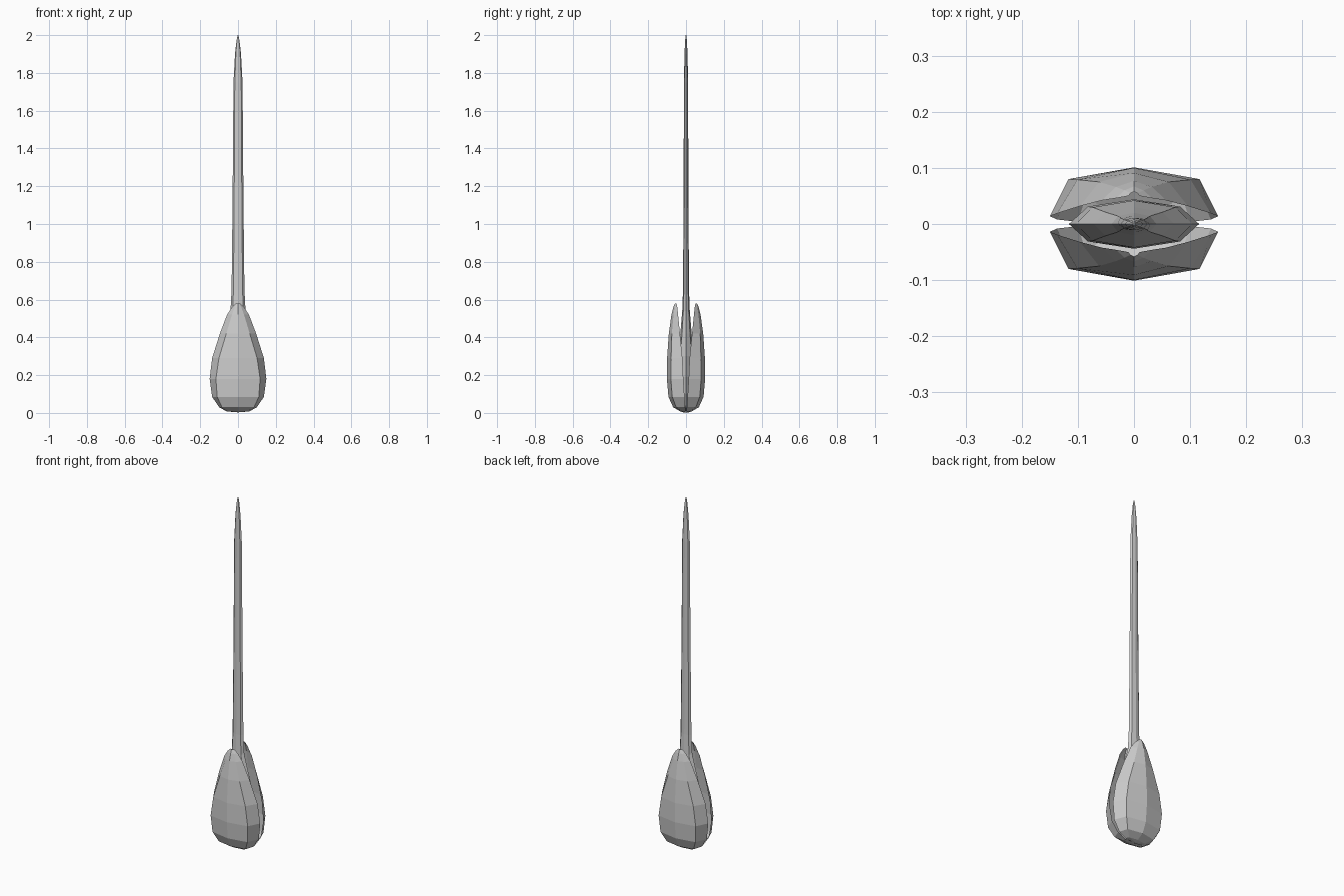
import bpy, bmesh
from math import cos, sin, pi


def loft(name, rings, closed):
    # Skin consecutive rings of points with quads
    bm = bmesh.new()
    rows = [[bm.verts.new(p) for p in ring] for ring in rings]
    n = len(rows[0])
    for a, b in zip(rows, rows[1:]):
        for i in range(n if closed else n - 1):
            j = (i + 1) % n
            bm.faces.new((a[i], a[j], b[j], b[i]))
    if closed:
        bm.faces.new(rows[0][::-1])
        bm.faces.new(rows[-1])
    bmesh.ops.remove_doubles(bm, verts=bm.verts, dist=0.0005)
    bmesh.ops.recalc_face_normals(bm, faces=bm.faces)
    me = bpy.data.meshes.new(name)
    bm.to_mesh(me)
    bm.free()
    ob = bpy.data.objects.new(name, me)
    bpy.context.collection.objects.link(ob)
    return ob


# Central spike: swollen base, long thin shaft (z, half width, half depth)
spike = [(0.01, 0.05, 0.015), (0.04, 0.085, 0.03), (0.10, 0.108, 0.04),
         (0.19, 0.116, 0.044), (0.30, 0.104, 0.042), (0.42, 0.072, 0.03),
         (0.54, 0.040, 0.02), (0.65, 0.034, 0.016), (1.10, 0.029, 0.013),
         (1.75, 0.024, 0.011), (1.90, 0.016, 0.008), (1.97, 0.008, 0.005),
         (2.00, 0.002, 0.002)]
loft("spike", [[(rx * cos(i * pi / 4), ry * sin(i * pi / 4), z) for i in range(8)]
               for z, rx, ry in spike], True)

# Cupped shells: z, rim x, rim y, shoulder x, shoulder y, centre y
shell = [(0.003, 0.00, 0.000, 0.00, 0.010, 0.015),
         (0.008, 0.06, 0.002, 0.05, 0.022, 0.030),
         (0.030, 0.10, 0.004, 0.085, 0.052, 0.068),
         (0.085, 0.137, 0.008, 0.110, 0.073, 0.093),
         (0.18, 0.150, 0.014, 0.117, 0.080, 0.101),
         (0.29, 0.137, 0.019, 0.101, 0.079, 0.100),
         (0.42, 0.096, 0.032, 0.062, 0.075, 0.091),
         (0.52, 0.058, 0.042, 0.032, 0.066, 0.077),
         (0.56, 0.032, 0.046, 0.017, 0.060, 0.067),
         (0.58, 0.010, 0.050, 0.006, 0.055, 0.058)]
for name, s in (("front_shell", -1), ("back_shell", 1)):
    loft(name, [[(-xr, s * yr, z), (-xm, s * ym, z), (0, s * yc, z),
                 (xm, s * ym, z), (xr, s * yr, z)]
                for z, xr, yr, xm, ym, yc in shell], False)
